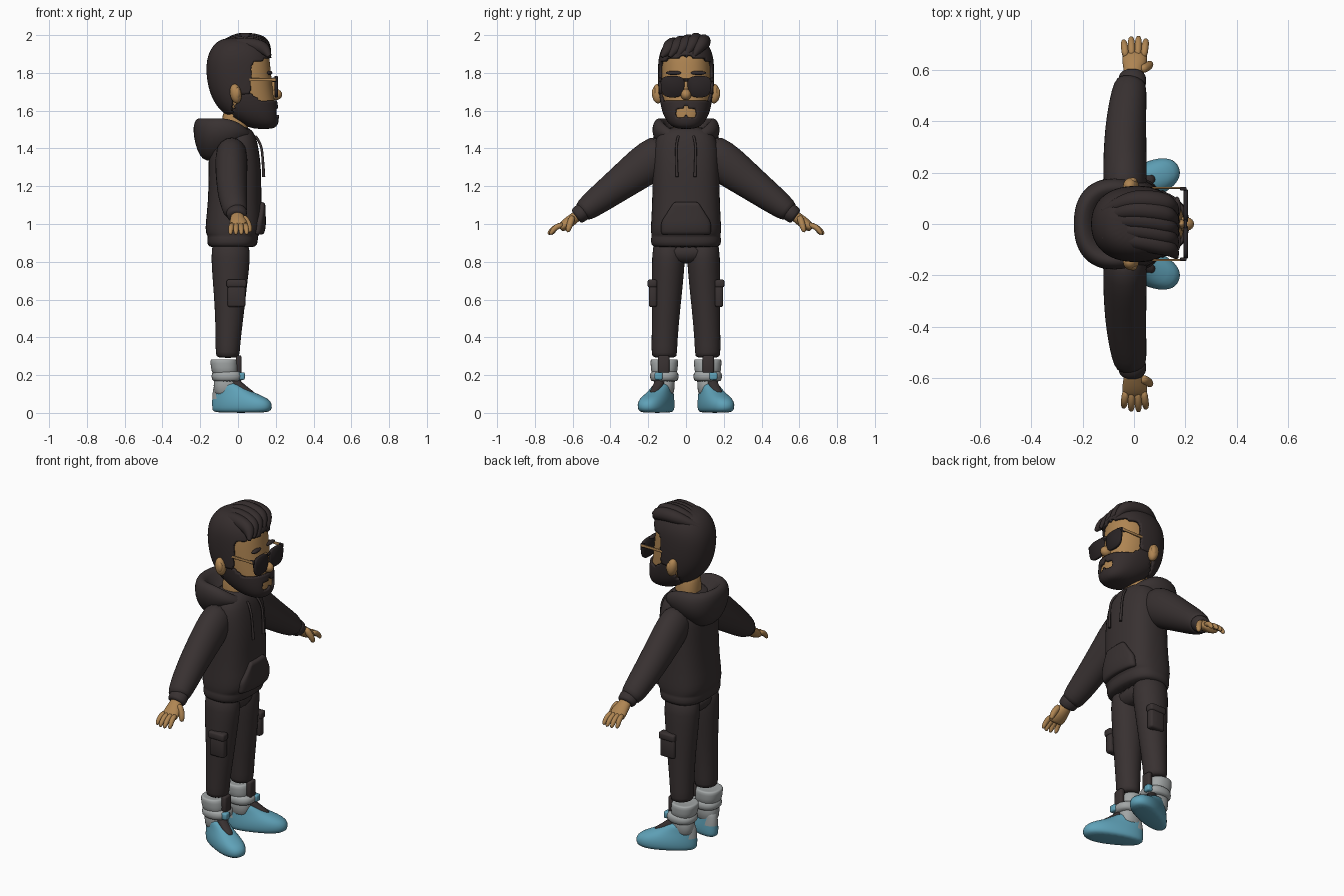
import bpy, bmesh
from math import cos, sin, pi, radians
from mathutils import Vector, Matrix

if "Cube" in bpy.data.objects:
    bpy.data.objects.remove(bpy.data.objects["Cube"])


def material(name, r, g, b):
    m = bpy.data.materials.new(name)
    m.use_nodes = True
    m.diffuse_color = (r, g, b, 1)
    m.node_tree.nodes["Principled BSDF"].inputs["Base Color"].default_value = (r, g, b, 1)
    return m


CLOTH = material("dark cloth", .040, .031, .031)
HAIR = material("dark hair", .035, .026, .026)
LENS = material("dark lens", .022, .017, .018)
SKIN = material("tan skin", .43, .235, .085)
BLUE = material("light blue", .115, .36, .48)
GREY = material("light grey", .36, .38, .38)


def finish(name, bm, mat, sub=0, mirror=False, recalc=True):
    if recalc:
        bmesh.ops.recalc_face_normals(bm, faces=bm.faces[:])
    for f in bm.faces:
        f.smooth = True
    me = bpy.data.meshes.new(name)
    bm.to_mesh(me)
    bm.free()
    ob = bpy.data.objects.new(name, me)
    bpy.context.collection.objects.link(ob)
    me.materials.append(mat)
    if sub:
        ob.modifiers.new("smooth", "SUBSURF").levels = sub
        ob.modifiers["smooth"].render_levels = sub
    if mirror:
        mo = ob.modifiers.new("mirror", "MIRROR")
        mo.use_axis = (False, True, False)
    return ob


def skin_rings(name, loops, mat, **kw):
    """Bridge closed loops of points and cap both ends."""
    bm = bmesh.new()
    vs = [[bm.verts.new(p) for p in loop] for loop in loops]
    n = len(vs[0])
    for a, b in zip(vs, vs[1:]):
        for i in range(n):
            j = (i + 1) % n
            bm.faces.new((a[i], a[j], b[j], b[i]))
    bm.faces.new(vs[0])
    bm.faces.new(vs[-1])
    return finish(name, bm, mat, **kw)


def unit_loop(n, e):
    """Points on a rounded-square outline."""
    out = []
    for i in range(n):
        c, s = cos(2 * pi * i / n), sin(2 * pi * i / n)
        out.append((abs(c) ** (2 / e) * (1 if c > 0 else -1), abs(s) ** (2 / e) * (1 if s > 0 else -1)))
    return out


def stack(name, rows, mat, cy=0, e=2.3, n=24, sub=1, **kw):
    """Rows: height, back x, front x, half width, optional front drop."""
    loops = []
    for z, x0, x1, hy, *drop in rows:
        loop = []
        for u, v in unit_loop(n, e):
            x = (x0 + x1) / 2 + u * (x1 - x0) / 2
            loop.append((x, cy + v * hy, z - (drop[0] if drop else 0) * max(0, x + .08) ** 2))
        loops.append(loop)
    return skin_rings(name, loops, mat, sub=sub, **kw)


def tube(name, pts, mat, n=16, **kw):
    """Points: x, y, z, radius along x, radius across."""
    P = [Vector(p[:3]) for p in pts]
    loops = []
    for i, p in enumerate(pts):
        t = P[min(i + 1, len(P) - 1)] - P[max(i - 1, 0)]
        across = t.cross(Vector((1, 0, 0))).normalized()
        side = across.cross(t).normalized()
        loops.append([P[i] + side * u * p[3] + across * v * p[4] for u, v in unit_loop(n, 2)])
    return skin_rings(name, loops, mat, sub=1, mirror=True, **kw)


def ball(name, c, r, mat, mirror=False, rot=0):
    bm = bmesh.new()
    m = Matrix.Translation(c) @ Matrix.Rotation(rot, 4, "Y") @ Matrix.Diagonal((*r, 1))
    bmesh.ops.create_uvsphere(bm, u_segments=20, v_segments=14, radius=1, matrix=m)
    return finish(name, bm, mat, mirror=mirror)


def box(name, c, s, mat, bevel=.01, mirror=True):
    bm = bmesh.new()
    bmesh.ops.create_cube(bm, size=1, matrix=Matrix.Translation(c) @ Matrix.Diagonal((*s, 1)))
    bmesh.ops.bevel(bm, geom=bm.edges[:], offset=bevel, segments=2, affect="EDGES", profile=.5)
    return finish(name, bm, mat, mirror=mirror)


def strand(name, pts, depth, radii, mat):
    cu = bpy.data.curves.new(name, "CURVE")
    cu.dimensions, cu.bevel_depth, cu.bevel_resolution, cu.use_fill_caps = "3D", depth, 3, True
    sp = cu.splines.new("NURBS")
    sp.points.add(len(pts) - 1)
    for q, p, r in zip(sp.points, pts, radii):
        q.co, q.radius = (*p, 1), r
    sp.use_endpoint_u, sp.order_u = True, 3
    ob = bpy.data.objects.new(name, cu)
    bpy.context.collection.objects.link(ob)
    cu.materials.append(mat)


# Head and neck
head = stack("head", [(1.515, .09, .185, .04), (1.535, .03, .205, .085), (1.60, -.08, .205, .118),
                      (1.68, -.13, .19, .13), (1.76, -.15, .18, .134), (1.84, -.155, .172, .134),
                      (1.90, -.142, .165, .127), (1.95, -.11, .135, .10), (1.972, -.06, .09, .06)], SKIN, sub=2)
stack("neck", [(1.42, -.09, .06, .075), (1.5, -.085, .05, .07), (1.64, -.085, .06, .07)], SKIN)
bpy.context.view_layer.update()


def head_shell(name, keep, thick, mat):
    """Thicken the part of the head surface that passes the rule."""
    bm = bmesh.new()
    bm.from_mesh(head.evaluated_get(bpy.context.evaluated_depsgraph_get()).data)
    drop = [f for f in bm.faces if not keep(*f.calc_center_median())]
    bmesh.ops.delete(bm, geom=drop, context="FACES")
    for _ in range(3):
        edge = [v for v in bm.verts if v.is_boundary]
        bmesh.ops.smooth_vert(bm, verts=edge, factor=.5, use_axis_x=True, use_axis_y=True, use_axis_z=True)
    ob = finish(name, bm, mat, recalc=False)
    so = ob.modifiers.new("thickness", "SOLIDIFY")
    so.thickness, so.offset = thick, 1


def hair_rule(x, y, z):
    if x < -.02:
        return z > 1.59
    if x < .07:
        return z > 1.69
    return z > 1.84 + .4 * (x - .07)


def beard_rule(x, y, z):
    mouth = abs(y) < .048 and 1.562 + .02 * (abs(y) < .012) < z < 1.615 - .25 * abs(y) and x > .1
    top = 1.70 if x < .07 else max(1.652, 1.70 - (x - .07))
    return x > -.03 + .3 * max(0, z - 1.6) and z < top and not mouth


head_shell("hair", hair_rule, .016, HAIR)
head_shell("beard", beard_rule, .013, HAIR)

# Swept locks on the crown and over the forehead
for i in range(5):
    y = -.085 + .042 * i
    lift = .025 * (1 - abs(i - 3) / 3)
    strand(f"hair_lock_{i + 1}", [(-.12, y * .6, 1.925), (-.03, y * .9 + .02, 1.95 + lift),
                                  (.08, y + .01, 1.95 + lift), (.15, y - .01, 1.925 + lift),
                                  (.165, y - .045, 1.885)], .036, (.4, 1, 1.1, .95, .25), HAIR)

# Face
ball("nose", (.198, 0, 1.685), (.036, .028, .03), SKIN)
ball("nose_bridge", (.185, 0, 1.725), (.02, .018, .045), SKIN)
ball("ears", (-.012, .148, 1.69), (.03, .032, .052), SKIN, mirror=True, rot=radians(-10))
ball("ear_hollows", (-.004, .167, 1.692), (.017, .014, .03), SKIN, mirror=True)
ball("eyebrows", (.168, .065, 1.80), (.014, .042, .011), HAIR, mirror=True)

# Sunglasses
loops = []
for x, k in ((.192, .94), (.197, 1), (.207, 1), (.211, .94)):
    loops.append([(x, .071 + k * u * (.062 + .006 * v), 1.727 + k * v * .057) for u, v in unit_loop(24, 3)])
skin_rings("sunglass_lenses", loops, LENS, mirror=True)
box("sunglass_bridge", (.2, 0, 1.762), (.012, .04, .014), LENS, .004, False)
box("sunglass_temples", (.1, .141, 1.764), (.2, .008, .016), SKIN, .003)
box("sunglass_hinges", (.192, .137, 1.764), (.025, .014, .022), LENS, .004)

# Hoodie
torso = stack("hoodie_body", [(.875, -.145, .085, .165), (.885, -.163, .102, .186), (.925, -.165, .108, .188),
                              (.935, -.16, .105, .182), (.95, -.172, .122, .187), (1.0, -.174, .132, .187),
                              (1.1, -.16, .122, .18), (1.28, -.155, .127, .178), (1.4, -.158, .11, .178),
                              (1.47, -.13, .095, .155), (1.52, -.09, .06, .10)], CLOTH, e=2.6)
stack("hood", [(1.33, -.17, -.05, .06), (1.36, -.205, -.02, .11), (1.43, -.23, .04, .165),
               (1.49, -.238, .085, .183, 1.5), (1.54, -.235, .09, .175, 3), (1.565, -.212, .078, .15, 3.5),
               (1.555, -.18, .055, .12, 3.5), (1.47, -.12, .04, .085, 2)], CLOTH)
for side, s in (("left", 1), ("right", -1)):
    strand(f"drawstring_{side}", [(.092, s * .04, 1.465), (.122, s * .052, 1.43), (.133, s * .05, 1.33),
                                  (.136, s * .048, 1.25)], .0065, (1, 1, 1, 1.3), CLOTH)

# Front pouch, wrapped onto the body
bm = bmesh.new()
rows = []
for i in range(9):
    z = .945 + .0215 * i
    w = .13 if z < 1.01 else .13 - .62 * (z - 1.01)
    rows.append([bm.verts.new((.4, w * (j / 5 - 1), z)) for j in range(11)])
for a, b in zip(rows, rows[1:]):
    for j in range(10):
        bm.faces.new((a[j], a[j + 1], b[j + 1], b[j]))
pouch = finish("hoodie_pouch", bm, CLOTH, recalc=False)
wrap = pouch.modifiers.new("wrap", "SHRINKWRAP")
wrap.target, wrap.wrap_method, wrap.use_project_x = torso, "PROJECT", True
wrap.use_positive_direction, wrap.use_negative_direction = False, True
thick = pouch.modifiers.new("thickness", "SOLIDIFY")
thick.thickness, thick.offset = .042, 0
pouch.modifiers.new("smooth", "SUBSURF").levels = 1


def arm(x, s, rx, rn):
    return (x, .708 + .8 * s, .944 - .6 * s, rx, rn)


# Arms and hands
tube("sleeves", [arm(-.035, -.78, .08, .095), arm(-.035, -.66, .088, .115), arm(-.035, -.55, .086, .104),
                 arm(-.033, -.42, .082, .088), arm(-.025, -.3, .075, .076), arm(-.015, -.21, .066, .062),
                 arm(-.01, -.19, .055, .047)], CLOTH)
tube("cuffs", [arm(-.008, -.215, .05, .042), arm(-.008, -.205, .057, .05), arm(-.006, -.165, .055, .048),
               arm(-.006, -.155, .045, .04)], CLOTH)
tube("palms", [arm(-.005, -.19, .032, .028), arm(-.003, -.14, .038, .03), arm(.003, -.1, .05, .031),
               arm(.003, -.065, .05, .025), arm(.003, -.05, .042, .018)], SKIN)
for i, long in enumerate((-.012, 0, .002, -.008)):
    x = -.036 + .026 * i
    tube(f"fingers_{i + 1}", [(x * .9, .645, 1.0, .015, .016), (x, .69, .985, .0155, .016),
                              (x * 1.1, .715 + long, .962, .014, .014),
                              (x * 1.1, .728 + long, .943, .008, .009)], SKIN, n=10)
tube("thumbs", [(.025, .60, 1.045, .02, .02), (.052, .612, 1.005, .02, .019), (.062, .622, .975, .017, .016),
                (.064, .627, .955, .009, .009)], SKIN, n=10)

# Trousers
tube("trouser_legs", [(-.04, .09, .93, .10, .085), (-.038, .092, .82, .107, .09), (-.042, .098, .7, .094, .085),
                      (-.044, .106, .55, .08, .077), (-.052, .113, .4, .068, .07), (-.055, .115, .31, .065, .069),
                      (-.055, .115, .29, .06, .064)], CLOTH)
stack("trouser_seat", [(.79, -.1, .03, .07), (.82, -.135, .058, .13), (.9, -.15, .075, .175)], CLOTH)
box("cargo_pockets", (-.008, .175, .625), (.095, .044, .13), CLOTH, .012)
box("cargo_flaps", (-.008, .178, .685), (.104, .05, .042), CLOTH, .01)

# High-top ankles
stack("ankle_linings", [(.08, -.125, .0, .05), (.14, -.13, .005, .056), (.22, -.13, .005, .06)], GREY, cy=.115,
      mirror=True)
stack("ankle_collars", [(.2, -.125, -.005, .058), (.21, -.14, .0, .07), (.27, -.148, .0, .074),
                        (.287, -.145, -.01, .072), (.28, -.12, -.02, .05)], GREY, cy=.115, mirror=True)
stack("ankle_straps", [(.165, -.12, .005, .06), (.172, -.142, .03, .077), (.215, -.142, .03, .077),
                       (.222, -.12, .005, .06)], GREY, cy=.115, mirror=True)
box("strap_tabs", (.018, .145, .195), (.036, .042, .04), BLUE, .008)
box("ankle_tongues", (.004, .118, .25), (.03, .06, .11), CLOTH, .01)

# Shoes, toes turned out
turn = Matrix.Translation((-.055, .12, 0)) @ Matrix.Rotation(radians(24), 4, "Z")
shoe = stack("shoes", [(.0, -.07, .225, .052), (.012, -.088, .25, .068), (.045, -.088, .256, .071),
                       (.075, -.088, .235, .066), (.1, -.086, .17, .058), (.125, -.082, .115, .052),
                       (.15, -.075, .075, .05), (.16, -.05, .05, .035)], BLUE, mirror=True)
shoe.data.materials.append(GREY)
for v in shoe.data.vertices:
    v.co.y *= 1 + .9 * (v.co.x - .08)
for f in shoe.data.polygons:
    f.material_index = int(f.center.x < -.045 and f.center.z > .08)
shoe.data.transform(turn)
laces = stack("shoe_laces", [(.1, .06, .165, .02), (.12, .04, .14, .028), (.15, .02, .092, .028),
                             (.185, .01, .062, .024)], CLOTH, mirror=True)
laces.data.transform(turn)
